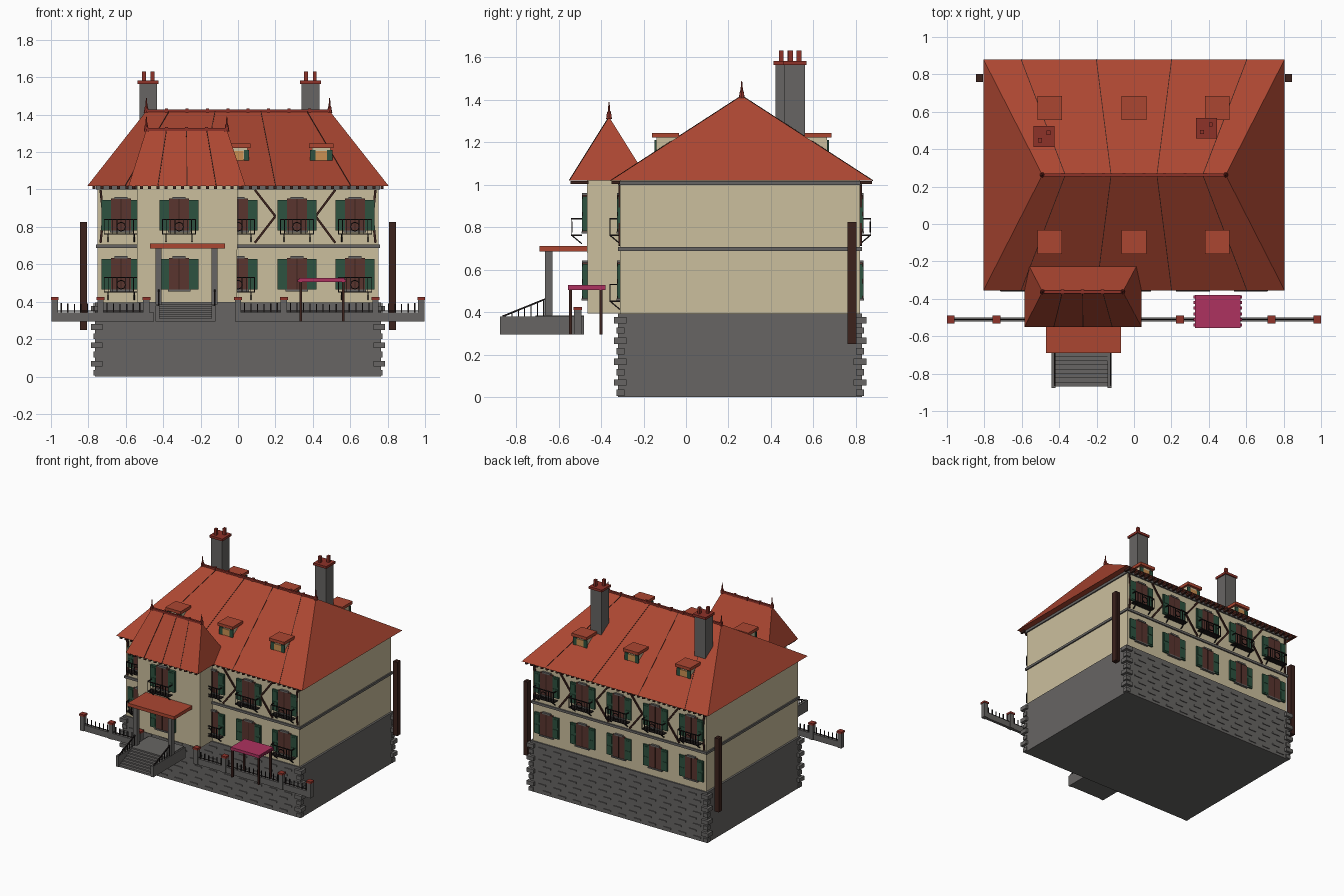
import bpy, bmesh, math
from mathutils import Vector, Matrix

cube = bpy.data.objects.get("Cube")
if cube:
    bpy.data.objects.remove(cube)


def material(name, r, g, b):
    m = bpy.data.materials.new(name)
    m.use_nodes = True
    m.diffuse_color = (r, g, b, 1)
    m.node_tree.nodes["Principled BSDF"].inputs["Base Color"].default_value = (r, g, b, 1)
    return m


RED = material("roof red", .41, .062, .031)
CREAM = material("cream plaster", .6, .52, .34)
GREY = material("grey stone", .135, .13, .125)
PINK = material("magenta cloth", .42, .032, .115)
GREEN = material("shutter green", .026, .085, .05)
BROWN = material("panel brown", .1, .036, .028)
DARK = material("dark timber", .045, .016, .012)
CAP = material("brick red", .27, .032, .022)
AMBER = material("amber glass", .6, .28, .085)
IRON = material("black iron", .012, .009, .009)

parts = {}


def part(name, mat):
    """Mesh that collects all pieces of one named part."""
    return parts.setdefault(name, (bmesh.new(), mat))[0]


def box(bm, x, y, z):
    """Box from (low, high) ranges on each axis."""
    c = Vector([sum(r) / 2 for r in (x, y, z)])
    size = [abs(r[1] - r[0]) for r in (x, y, z)]
    bmesh.ops.create_cube(bm, size=1, matrix=Matrix.Translation(c) @ Matrix.Diagonal((*size, 1)))


def mid(c, width):
    return (c - width / 2, c + width / 2)


def beam(bm, a, b, w):
    """Square bar from a to b."""
    a, b = Vector(a), Vector(b)
    d = b - a
    rot = d.to_track_quat('Z', 'Y').to_matrix().to_4x4()
    m = Matrix.Translation((a + b) / 2) @ rot @ Matrix.Diagonal((w, w, d.length, 1))
    bmesh.ops.create_cube(bm, size=1, matrix=m)


def cone(bm, x, y, z, r1, r2, n=8):
    bmesh.ops.create_cone(bm, cap_ends=True, segments=n, radius1=r1, radius2=r2, depth=z[1] - z[0],
                          matrix=Matrix.Translation((x, y, sum(z) / 2)))


def hip_roof(name, x, y, z, ridge):
    """Hipped roof with ridge tiles and end finials."""
    bm = part(name, RED)
    ym = sum(y) / 2
    base = [bm.verts.new((px, py, z[0])) for px, py in
            ((x[0], y[0]), (x[1], y[0]), (x[1], y[1]), (x[0], y[1]))]
    a, b = [bm.verts.new((px, ym, z[1])) for px in ridge]
    p, q, r, s = base
    for f in ((p, q, b, a), (q, r, b), (r, s, a, b), (s, p, a), (s, r, q, p)):
        bm.faces.new(f)
    tiles = part(name + "_ridge", CAP)
    box(tiles, ridge, mid(ym, .016), (z[1] - .008, z[1] + .008))
    n = round((ridge[1] - ridge[0]) / .11)
    for i in range(n + 1):
        px = ridge[0] + (ridge[1] - ridge[0]) * i / n
        box(tiles, mid(px, .016), mid(ym, .022), (z[1] - .008, z[1] + .014))
    for px in ridge:
        cone(tiles, px, ym, (z[1] - .01, z[1] + .025), .014, .008)
        cone(tiles, px, ym, (z[1] + .025, z[1] + .07), .006, .002)


# Basement with corner quoins and raised courses
box(part("basement", GREY), (-.765, .765), (-.32, .83), (0, .395))
quoins = part("quoins", GREY)
for sx in (-1, 1):
    for cy, sy in ((-.32, -1), (.83, 1)):
        for i in range(8):
            w = .04 if i % 2 else .03
            out = .02 if i % 2 else .008
            z = .005 + i * .049
            box(quoins, (sx * (.765 - w), sx * (.765 + out)), (cy - sy * w, cy + sy * out), (z, z + .03))
bricks = part("raised_bricks", GREY)
for cy, s in ((-.32, -1), (.83, 1)):
    for row in range(8):
        for col in range(11):
            x = -.66 + col * .13 + (.02 if row % 2 else -.02)
            box(bricks, mid(x, .065), (cy, cy + s * .006), (.02 + row * .047, .032 + row * .047))

# Walls, string courses and downpipes
box(part("main_walls", CREAM), (-.75, .75), (-.31, .82), (.395, 1.02))
box(part("tower_walls", CREAM), (-.54, -.005), (-.465, -.2), (.395, 1.02))
bands = part("string_courses", GREY)
for z in ((.688, .706), (1.0, 1.019)):
    box(bands, (-.76, .76), (-.32, .83), z)
box(part("tower_band_cover", CREAM), (-.541, -.004), (-.466, -.3), (.68, 1.02))
pipes = part("downpipes", DARK)
for s in (-1, 1):
    for k in (.816, .836):
        box(pipes, mid(s * k, .018), (.76, .802), (.25, .825))

# Roofs, panel seams and rafter tails
hip_roof("main_roof", (-.805, .805), (-.355, .88), (1.02, 1.42), (-.49, .49))
hip_roof("tower_roof", (-.585, .04), (-.55, -.175), (1.02, 1.32), (-.49, -.06))
seams = part("roof_seams", DARK)
for t in (-.75, -.25, .25, .75):
    for y in (-.355, .88):
        beam(seams, (t * .805, y, 1.02), (t * .49, .2625, 1.42), .004)
for t in (.25, .5, .75):
    beam(seams, (-.585 + .625 * t, -.55, 1.02), (-.49 + .43 * t, -.3625, 1.32), .004)
rafters = part("rafter_tails", DARK)
for i in range(36):
    x = -.77 + i * .044
    box(rafters, mid(x, .016), (.82, .875), (1.003, 1.019))
    if not -.55 < x < .02:
        box(rafters, mid(x, .016), (-.35, -.31), (1.003, 1.019))
for i in range(14):
    box(rafters, mid(-.56 + i * .044, .016), (-.545, -.46), (1.003, 1.019))

# Chimneys with two pots each
for cx, cy in ((-.48, .468), (.387, .512)):
    box(part("chimney_stacks", GREY), mid(cx, .095), mid(cy, .095), (1.15, 1.57))
    caps = part("chimney_caps", CAP)
    box(caps, mid(cx, .112), mid(cy, .112), (1.565, 1.583))
    for s in (-1, 1):
        box(part("chimney_pots", CAP), mid(cx + s * .023, .02), mid(cy + s * .02, .022), (1.58, 1.632))

# Dormers
for s, edge in ((-1, -.14), (1, .665)):
    for cx in (-.45, 0, .445):
        box(part("dormer_walls", CREAM), mid(cx, .1), (edge, edge - s * .13), (1.1, 1.225))
        box(part("dormer_roofs", RED), mid(cx, .132), (edge + s * .02, edge - s * .108), (1.222, 1.245))
        box(part("dormer_glass", AMBER), mid(cx, .06), (edge, edge + s * .006), (1.155, 1.205))
        for k in (-1, 1):
            box(part("dormer_shutters", GREEN), mid(cx + k * .045, .028), (edge, edge + s * .008), (1.15, 1.212))


def window(x, wall, s, z, depth=.012):
    """Panelled window with open shutters, lintel and sill."""
    out = (wall, wall + s * depth)
    box(part("window_panels", BROWN), mid(x, .106), out, (z, z + .175))
    box(part("window_mullions", DARK), mid(x, .006), (wall, wall + s * (depth + .003)), (z, z + .172))
    for k in (-1, 1):
        box(part("window_shutters", GREEN), mid(x + k * .079, .052), out, (z + .005, z + .168))
        for j in (-1, 1):
            box(part("shutter_rails", GREEN), mid(x + k * .079, .04),
                (wall, wall + s * (depth + .003)), mid(z + .086 + j * .04, .06))
    trim = part("window_trim", GREY)
    box(trim, mid(x, .07), (wall, wall + s * (depth + .004)), (z + .172, z + .184))
    box(trim, mid(x, .12), (wall, wall + s * (depth + .006)), (z - .006, z + .004))


def balcony(x, wall, s, z):
    """Iron balcony with bars, centre ring and brackets."""
    bm = part("balconies", IRON)
    y = wall + s * .048
    for h in (0, .078):
        beam(bm, (x - .088, y, z + h), (x + .088, y, z + h), .006)
        for k in (-1, 1):
            beam(bm, (x + k * .088, wall, z + h), (x + k * .088, y, z + h), .006)
    for i in range(9):
        bx = x - .088 + i * .022
        if i != 4:
            beam(bm, (bx, y, z), (bx, y, z + .078), .004)
    for i in range(8):
        a, b = i * math.pi / 4, (i + 1) * math.pi / 4
        beam(bm, (x + .024 * math.cos(a), y, z + .039 + .024 * math.sin(a)),
             (x + .024 * math.cos(b), y, z + .039 + .024 * math.sin(b)), .005)
    box(bm, mid(x, .176), (wall, y), (z - .002, z + .002))
    for k in (-1, 1):
        beam(bm, (x + k * .07, y, z), (x + k * .07, wall, z - .04), .006)


# Windows and balconies on the front, the tower and the back
COLS = (-.625, -.315, 0, .315, .625)
for x in COLS:
    if x != -.315:
        for z in (.46, .777):
            window(x, -.31, -1, z)
        balcony(x, -.31, -1, .762)
        if x != .315:
            balcony(x, -.31, -1, .452)
    for z in (.46, .777):
        window(x, .82, 1, z)
    balcony(x, .82, 1, .762)
for z in (.46, .777):
    window(-.315, -.465, -1, z, .022)
balcony(-.315, -.49, -1, .762)

# Half-timber bracing on the upper floor
timber = part("timber_bracing", DARK)
for wall in (-.313, .823):
    for s in (-1, 1):
        for tip, far in ((.2, .09), (.415, .52), (.72, .735)):
            if wall < 0 and s < 0 and tip < .6:
                continue
            for z in (.715, .998):
                beam(timber, (s * tip, wall, .857), (s * far, wall, z), .012)

# Porch: canopy, columns, stairs and handrails
box(part("porch_canopy", RED), (-.47, -.07), (-.69, -.46), (.685, .711))
columns = part("porch_columns", GREY)
stairs = part("porch_stairs", GREY)
for x in (-.425, -.125):
    box(columns, mid(x, .032), (-.665, -.63), (.385, .687))
    box(stairs, mid(x - .005, .022), (-.876, -.48), (.295, .38))
    rail = part("handrails", IRON)
    beam(rail, (x, -.865, .38), (x, -.655, .465), .008)
    for i in range(7):
        y = -.85 + i * .03
        beam(rail, (x, y, .37), (x, y, .386 + i * .012), .005)
for i in range(8):
    box(stairs, (-.43, -.13), (-.87 + i * .023, -.48), (.295, .31 + i * .0107))

# Garden wall with posts and iron spikes
wall = part("garden_wall", GREY)
posts = (-.98, -.735, -.49, 0, .245, .735, .98)
for x in ((-.99, -.45), (-.01, .99)):
    box(wall, x, mid(-.51, .022), (.295, .342))
for x in posts:
    box(part("wall_posts", GREY), mid(x, .034), mid(-.51, .034), (.295, .412))
    box(part("post_caps", CAP), mid(x, .042), mid(-.51, .042), (.41, .425))
spikes = part("fence_spikes", IRON)
for a, b in zip(posts, posts[1:]):
    if a == -.49:
        continue
    n = round((b - a) / .035)
    for i in range(1, n):
        x = a + (b - a) * i / n
        top = .385 + .012 * abs(2 * i / n - 1)
        beam(spikes, (x, -.51, .34), (x, -.51, top), .006)
    beam(spikes, (a, -.51, .35), (b, -.51, .35), .004)

# Cloth awning on four posts with a scalloped edge
cloth = part("awning_cloth", PINK)
box(cloth, (.325, .57), (-.555, -.38), (.505, .527))
for i in range(6):
    for x in (.325, .57):
        box(cloth, mid(x, .014), mid(-.54 + i * .03, .016), (.505, .518))
for x in (.335, .562):
    for y in (-.545, -.4):
        box(part("awning_posts", DARK), mid(x, .014), mid(y, .014), (.295, .508))

# Turn every collected part into an object
for name, (bm, mat) in parts.items():
    bmesh.ops.recalc_face_normals(bm, faces=bm.faces)
    mesh = bpy.data.meshes.new(name)
    bm.to_mesh(mesh)
    bm.free()
    mesh.materials.append(mat)
    bpy.context.scene.collection.objects.link(bpy.data.objects.new(name, mesh))
